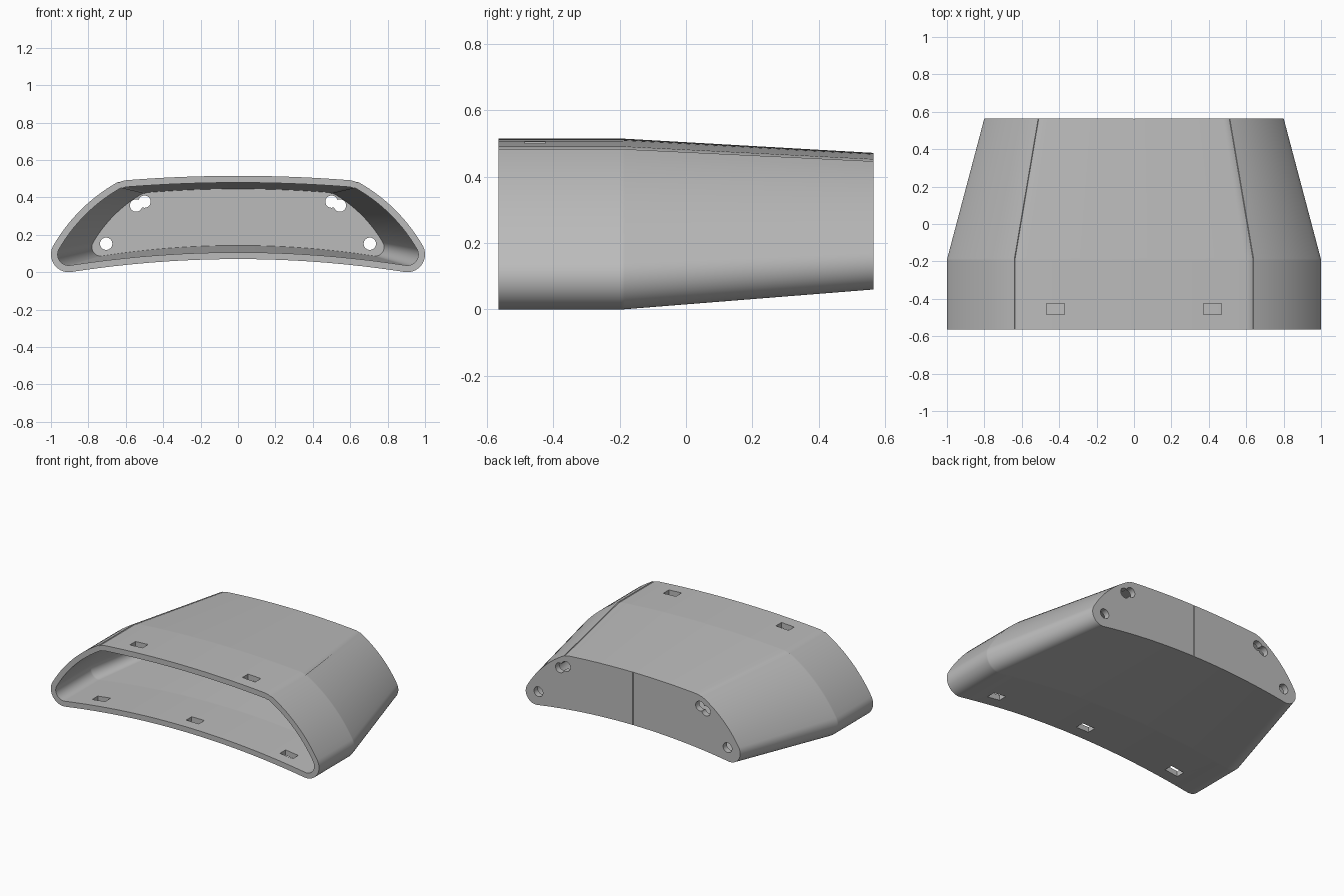
import bpy, bmesh
from math import radians, cos, sin
from mathutils import Matrix

cube = bpy.data.objects.get("Cube")
if cube:
    bpy.data.objects.remove(cube, do_unlink=True)

BACK, BEND, WALL = 0.565, -0.19, 0.036

grey = bpy.data.materials.new("light grey plastic")
grey.use_nodes = True
grey.diffuse_color = (0.5, 0.5, 0.5, 1)
grey.node_tree.nodes["Principled BSDF"].inputs["Base Color"].default_value = (0.5, 0.5, 0.5, 1)


def arc(cx, cz, r, a0, a1, n):
    angles = [radians(a0 + (a1 - a0) * i / n) for i in range(n + 1)]
    return [(cx + r * cos(a), cz + r * sin(a)) for a in angles]


def crown(end, middle, n=12):
    """Shallow curve from the centre line out to an end point."""
    return [(end[0] * i / n, middle + (end[1] - middle) * (i / n) ** 2) for i in range(n)]


def profile(d):
    """Closed cross-section, shrunk inwards by d."""
    side = arc(0.905, 0.095, 0.095 - d, -99, 30, 18)
    side += arc(0.199, -0.3125, 0.91 - d, 30, 61, 14)[1:]
    side += arc(0.588, 0.392, 0.1 - d, 61, 85.5, 6)
    half = crown(side[0], 0.07 + d) + side + crown(side[-1], 0.515 - d)[::-1]
    return half + [(-x, z) for x, z in half[-2:0:-1]]


def new_object(name, bm):
    bmesh.ops.recalc_face_normals(bm, faces=bm.faces)
    mesh = bpy.data.meshes.new(name)
    bm.to_mesh(mesh)
    bm.free()
    mesh.materials.append(grey)
    ob = bpy.data.objects.new(name, mesh)
    bpy.context.collection.objects.link(ob)
    return ob


# Hollow shell: inside from the back wall to the mouth, then outside to the back
bm = bmesh.new()


def ring(y, d):
    t = max(0, (y - BEND) / (BACK - BEND))
    s = 1 - 0.2 * t
    return [bm.verts.new((x * s, y, 0.06 * t + z * s)) for x, z in profile(d)]


bends = [BEND - 0.005, BEND, BEND + 0.005]
rings = [ring(y, WALL) for y in [BACK - 0.04] + bends[::-1] + [-BACK]]
rings += [ring(y, 0) for y in [-BACK] + bends + [BACK]]
for a, b in zip(rings, rings[1:]):
    for i in range(len(a)):
        j = (i + 1) % len(a)
        bm.faces.new((a[i], a[j], b[j], b[i]))
bm.faces.new(rings[0])
bm.faces.new(rings[-1])
shell = new_object("hollow_shell", bm)


# Cutters
def box_cutter(name, pos, size, turn=0):
    bm = bmesh.new()
    m = Matrix.Translation(pos) @ Matrix.Rotation(radians(turn), 4, 'Z') @ Matrix.Diagonal((*size, 1))
    bmesh.ops.create_cube(bm, size=1, matrix=m)
    return new_object(name, bm)


def hole_cutter(name, x, z):
    bm = bmesh.new()
    m = Matrix.Translation((x, BACK, z)) @ Matrix.Rotation(radians(90), 4, 'X')
    bmesh.ops.create_cone(bm, cap_ends=True, segments=28, radius1=0.033, radius2=0.033,
                          depth=0.2, matrix=m)
    return new_object(name, bm)


cutters = []
for x in (-0.42, 0.42):
    cutters.append(box_cutter("top_slot_cutter", (x, -0.455, 0.5), (0.095, 0.06, 0.15)))
for x in (-0.7, 0, 0.7):
    cutters.append(box_cutter("floor_slot_cutter", (x, -0.455, 0.05), (0.095, 0.06, 0.15)))
for side in (-1, 1):
    for x, z in ((0.705, 0.152), (0.545, 0.356), (0.5, 0.377)):
        cutters.append(hole_cutter("back_hole_cutter", side * x, z))
# Shallow V groove down the middle of the back
cutters.append(box_cutter("back_groove_cutter", (0, BACK + 0.01, 0.3), (0.02, 0.02, 0.8), 45))

bpy.context.view_layer.objects.active = shell
shell.select_set(True)
for c in cutters:
    mod = shell.modifiers.new("cut", 'BOOLEAN')
    mod.operation = 'DIFFERENCE'
    mod.solver = 'EXACT'
    mod.object = c
    bpy.ops.object.modifier_apply(modifier=mod.name)
for c in cutters:
    bpy.data.objects.remove(c, do_unlink=True)

bpy.ops.object.select_all(action='DESELECT')
shell.select_set(True)
bpy.ops.object.shade_smooth_by_angle(angle=radians(25))
